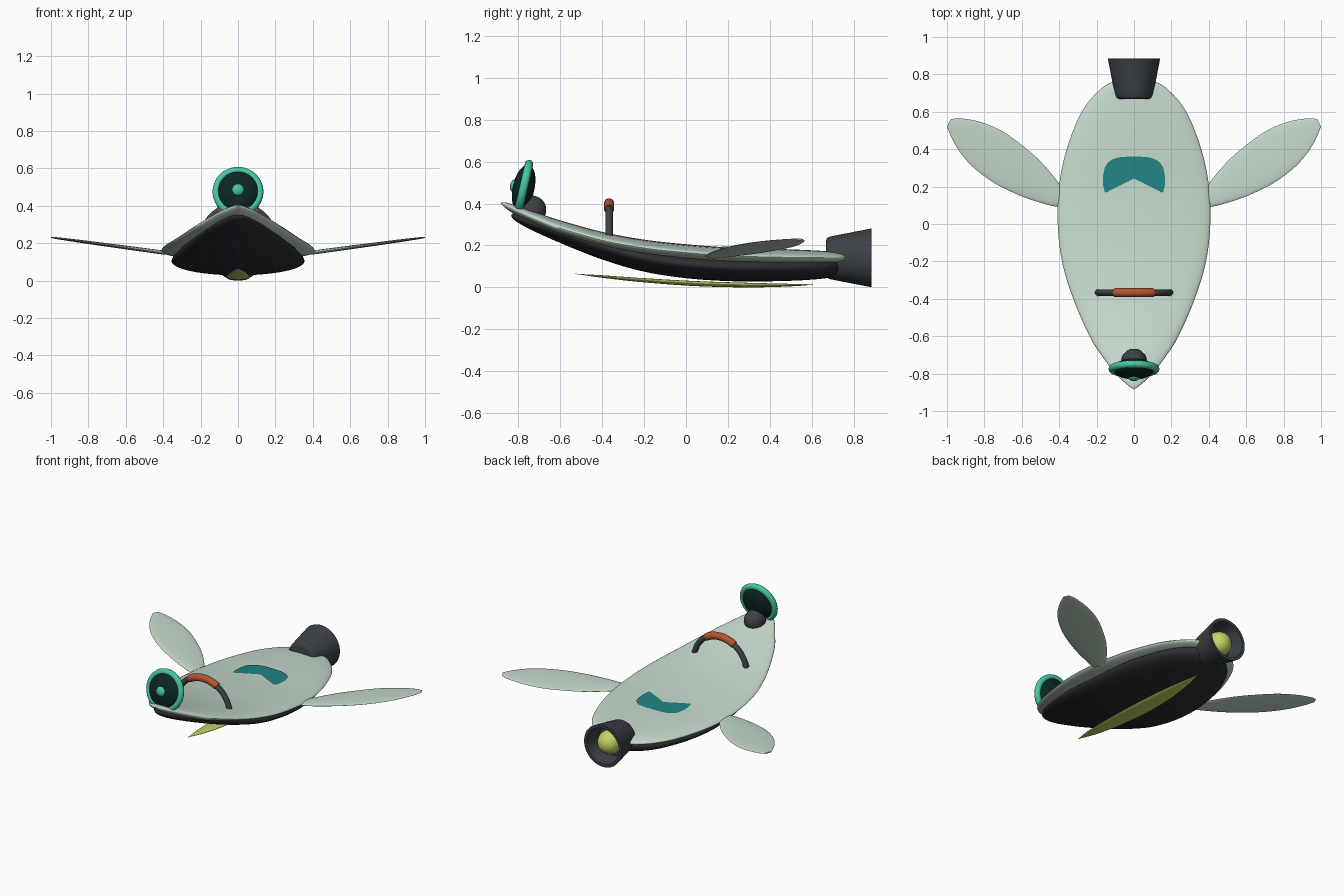
import bpy, bmesh, math
from mathutils import Vector

if "Cube" in bpy.data.objects:
    bpy.data.objects.remove(bpy.data.objects["Cube"], do_unlink=True)


def material(name, rgb):
    m = bpy.data.materials.new(name)
    m.use_nodes = True
    m.diffuse_color = (*rgb, 1)
    m.node_tree.nodes["Principled BSDF"].inputs["Base Color"].default_value = (*rgb, 1)
    return m


PALE = material("pale green", (0.55, 0.69, 0.59))
HULL = material("dark hull", (0.027, 0.028, 0.034))
GREY = material("charcoal", (0.046, 0.052, 0.062))
ORANGE = material("burnt orange", (0.45, 0.09, 0.03))
MINT = material("mint", (0.06, 0.58, 0.38))
TEAL = material("teal", (0.015, 0.23, 0.23))
LIME = material("lime yellow", (0.58, 0.66, 0.13))
DISH = material("black green", (0.004, 0.02, 0.018))


def finish(obj, name, mat):
    obj.name = obj.data.name = name
    obj.data.materials.append(mat)
    bpy.ops.object.select_all(action="DESELECT")
    obj.select_set(True)
    bpy.context.view_layer.objects.active = obj
    bpy.ops.object.shade_smooth_by_angle(angle=math.radians(40))
    return obj


def from_bmesh(bm, name, mat):
    bmesh.ops.remove_doubles(bm, verts=bm.verts, dist=1e-5)
    bmesh.ops.recalc_face_normals(bm, faces=bm.faces)
    mesh = bpy.data.meshes.new(name)
    bm.to_mesh(mesh)
    bm.free()
    obj = bpy.data.objects.new(name, mesh)
    bpy.context.collection.objects.link(obj)
    return finish(obj, name, mat)


def smooth_path(points, steps=6):
    """Catmull-Rom curve through tuples of any length."""
    p = [Vector(q) for q in points]
    p = [2 * p[0] - p[1]] + p + [2 * p[-1] - p[-2]]
    out = []
    for a, b, c, d in zip(p, p[1:], p[2:], p[3:]):
        for i in range(steps):
            t = i / steps
            out.append(0.5 * (2 * b + (c - a) * t + (2 * a - 5 * b + 4 * c - d) * t * t
                              + (3 * b - a - 3 * c + d) * t ** 3))
    return out + [p[-2]]


def skin(name, rings, mat):
    """Join closed rings of points and cap both ends."""
    bm = bmesh.new()
    vs = [[bm.verts.new(q) for q in ring] for ring in rings]
    n = len(vs[0])
    for r, s in zip(vs, vs[1:]):
        for i in range(n):
            bm.faces.new((r[i], r[(i + 1) % n], s[(i + 1) % n], s[i]))
    bm.faces.new(vs[0])
    bm.faces.new(vs[-1])
    return from_bmesh(bm, name, mat)


def ellipse(centre, a, b, n=48):
    return [centre + a * math.cos(k * math.tau / n) + b * math.sin(k * math.tau / n)
            for k in range(n)]


def body(name, stations, mat):
    """Long lens along y; each station is y, half width, centre z, half height."""
    return skin(name, [ellipse(Vector((0, y, c)), Vector((max(w, 0.002), 0, 0)),
                               Vector((0, 0, max(t, 0.001))))
                       for y, w, c, t in stations], mat)


def ball(name, loc, scale, mat, tilt=0):
    bpy.ops.mesh.primitive_uv_sphere_add(segments=40, ring_count=24, radius=1,
                                         location=loc, rotation=(tilt, 0, 0))
    obj = bpy.context.object
    obj.scale = scale
    return finish(obj, name, mat)


# Deck, hull and keel
deck = smooth_path([
    (-0.885, 0, 0.403, 0), (-0.86, 0.035, 0.391, 0.014), (-0.8, 0.1, 0.363, 0.024),
    (-0.7, 0.175, 0.32, 0.033), (-0.6, 0.238, 0.282, 0.038), (-0.4, 0.325, 0.225, 0.04),
    (-0.2, 0.385, 0.188, 0.04), (0, 0.408, 0.166, 0.04), (0.2, 0.401, 0.151, 0.04),
    (0.4, 0.36, 0.145, 0.04), (0.6, 0.28, 0.142, 0.035), (0.72, 0.18, 0.142, 0.026),
    (0.765, 0.1, 0.142, 0.016), (0.78, 0, 0.142, 0)])
body("deck", deck, PALE)
body("hull", smooth_path([
    (-0.835, 0, 0.345, 0), (-0.82, 0.04, 0.337, 0.015), (-0.75, 0.1, 0.31, 0.03),
    (-0.6, 0.19, 0.26, 0.048), (-0.4, 0.27, 0.195, 0.062), (-0.2, 0.33, 0.142, 0.067),
    (0, 0.353, 0.112, 0.068), (0.2, 0.35, 0.098, 0.068), (0.4, 0.315, 0.096, 0.067),
    (0.6, 0.235, 0.097, 0.06), (0.71, 0.13, 0.1, 0.045), (0.76, 0, 0.102, 0)]), HULL)
body("keel", smooth_path([
    (-0.53, 0, 0.065, 0), (-0.4, 0.03, 0.052, 0.006), (-0.2, 0.052, 0.034, 0.01),
    (0.05, 0.062, 0.018, 0.012), (0.3, 0.052, 0.011, 0.011), (0.5, 0.025, 0.011, 0.006),
    (0.62, 0, 0.014, 0)]), LIME)

# Wings: pairs of leading and trailing edge points
edges = smooth_path([
    (0.385, 0.17, 0.4, 0.09), (0.4, 0.215, 0.47, 0.105), (0.5, 0.335, 0.6, 0.148),
    (0.61, 0.43, 0.74, 0.215), (0.72, 0.505, 0.85, 0.295), (0.83, 0.548, 0.92, 0.37),
    (0.93, 0.565, 0.97, 0.45), (0.98, 0.56, 1.0, 0.52)], 5)
for side, label in ((1, "left"), (-1, "right")):
    rings = []
    for i, (x0, y0, x1, y1) in enumerate(edges):
        p, q = (Vector((side * x, y, 0.15 + (x - 0.4) * 0.135))
                for x, y in ((x0, y0), (x1, y1)))
        thick = 0.011 * (1 - 0.7 * (i / len(edges)) ** 2)
        rings.append(ellipse((p + q) / 2, (p - q) / 2, Vector((0, 0, thick)), 24))
    skin(label + "_wing", rings, PALE)


# Foot pad: thin plate following the deck, notched at the front
def deck_top(x, y):
    for s, e in zip(deck, deck[1:]):
        if s[0] <= y <= e[0]:
            _, w, c, t = s.lerp(e, (y - s[0]) / (e[0] - s[0]))
            return c + t * math.sqrt(max(0, 1 - (x / w) ** 2))
    return 0


bm = bmesh.new()
cols = []
for i in range(41):
    u = -1 + i / 20
    x = 0.165 * u
    back = 0.26 + 0.1 * (1 - abs(u) ** 3.5) ** 0.5
    front = 0.243 - 0.078 * min(1, abs(u) / 0.94) + 0.7 * max(0, abs(u) - 0.94)
    ys = [front + (back - front) * k / 8 for k in range(9)]
    cols.append([bm.verts.new((x, y, deck_top(x, y) + 0.004)) for y in ys])
for a, b in zip(cols, cols[1:]):
    for k in range(8):
        bm.faces.new((a[k], b[k], b[k + 1], a[k + 1]))
from_bmesh(bm, "foot_pad", TEAL)


# Arched handle with grip
def arc_tube(name, reach, radius, mat):
    rings = []
    for k in range(33):
        a = math.radians(-reach + 2 * reach * k / 32)
        out = Vector((math.sin(a), 0, math.cos(a)))
        rings.append(ellipse(Vector((0, -0.367, 0.205)) + out * 0.196,
                             out * radius, Vector((0, radius, 0)), 20))
    skin(name, rings, mat)


arc_tube("handle", 90, 0.018, GREY)
arc_tube("handle_grip", 31, 0.024, ORANGE)

# Thruster nozzle and glowing core
profile = [(0.002, 0.668), (0.08, 0.668), (0.093, 0.672), (0.1, 0.682), (0.104, 0.698),
           (0.14, 0.885), (0.12, 0.885), (0.098, 0.785), (0.002, 0.785)]
skin("nozzle", [ellipse(Vector((0, y, 0.141)), Vector((r, 0, 0)), Vector((0, 0, r)))
                for r, y in profile], GREY)
ball("thruster_core", (0, 0.81, 0.141), (0.076, 0.076, 0.076), LIME)

# Nose lamp: mount, dish, rim and bulb, tipped slightly upward
tilt = math.radians(77)
centre = Vector((0, -0.775, 0.475))
axis = Vector((0, -math.sin(tilt), math.cos(tilt)))
ball("lamp_mount", (0, -0.735, 0.37), (0.068, 0.068, 0.068), GREY)
ball("lamp_dish", centre, (0.112, 0.112, 0.052), DISH, tilt)
ball("lamp_bulb", centre + axis * 0.04, (0.034, 0.034, 0.026), MINT, tilt)
bpy.ops.mesh.primitive_torus_add(major_segments=56, minor_segments=16, major_radius=0.116,
                                 minor_radius=0.02, location=centre, rotation=(tilt, 0, 0))
finish(bpy.context.object, "lamp_rim", MINT)
